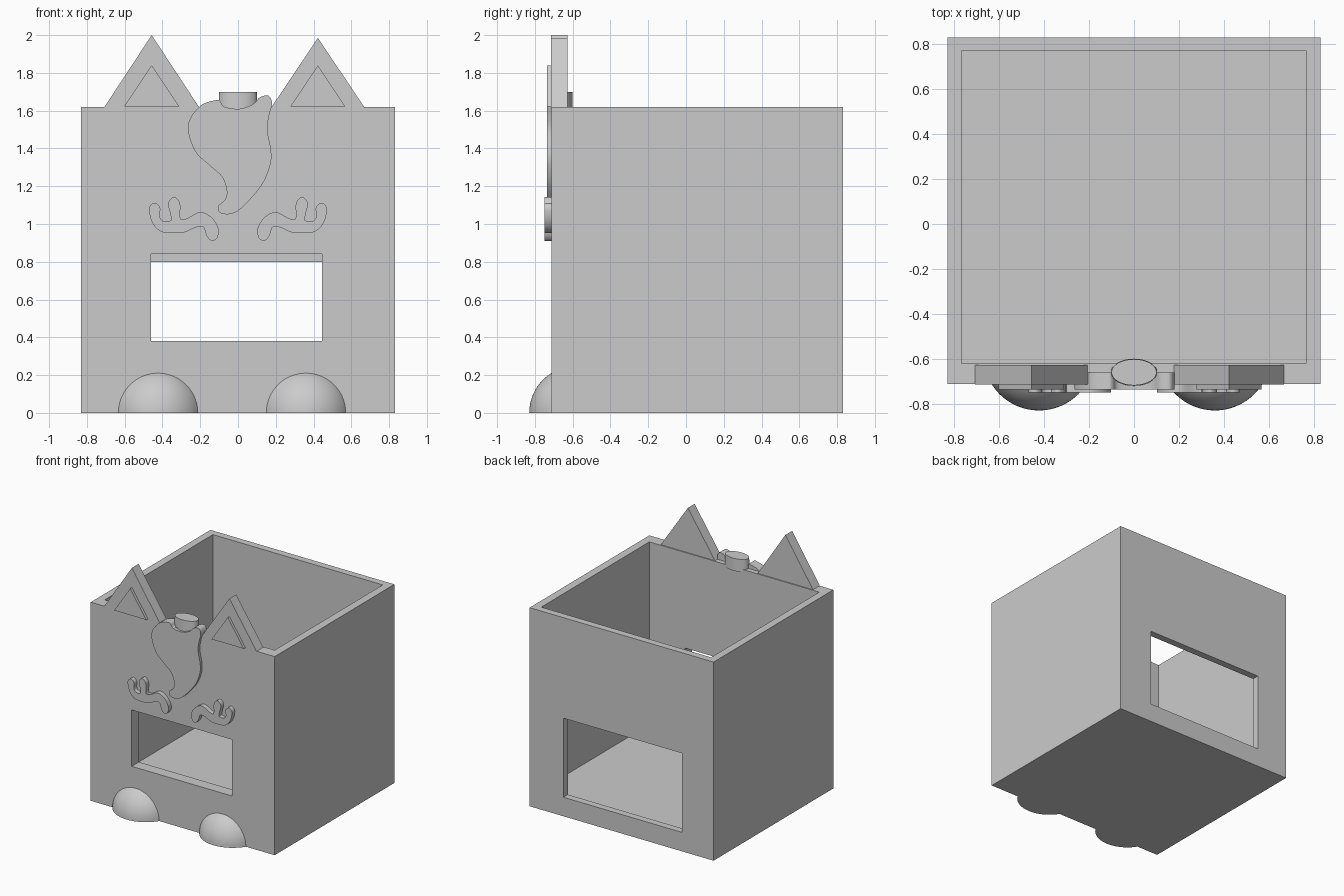
import bpy, bmesh
from mathutils import Vector

if "Cube" in bpy.data.objects:
    bpy.data.objects.remove(bpy.data.objects["Cube"], do_unlink=True)

grey = bpy.data.materials.new("plain_grey")
grey.use_nodes = True
COLOUR = (0.6, 0.6, 0.6, 1)
grey.diffuse_color = COLOUR
grey.node_tree.nodes["Principled BSDF"].inputs["Base Color"].default_value = COLOUR


def finish(name, bm, smooth=False):
    bmesh.ops.recalc_face_normals(bm, faces=bm.faces)
    mesh = bpy.data.meshes.new(name)
    bm.to_mesh(mesh)
    bm.free()
    mesh.materials.append(grey)
    obj = bpy.data.objects.new(name, mesh)
    bpy.context.collection.objects.link(obj)
    if smooth:
        bpy.ops.object.select_all(action='DESELECT')
        obj.select_set(True)
        bpy.context.view_layer.objects.active = obj
        bpy.ops.object.shade_smooth_by_angle(angle=0.6)
    return obj


def box(name, low, high):
    bm = bmesh.new()
    bmesh.ops.create_cube(bm, size=1)
    for v in bm.verts:
        v.co = [(a + b) / 2 + c * (b - a) for a, b, c in zip(low, high, v.co)]
    return finish(name, bm)


def rounded(points, steps=5):
    """Closed smooth outline through the points."""
    out, n = [], len(points)
    for i in range(n):
        a, b, c, d = (Vector(points[(i + k) % n]) for k in (-1, 0, 1, 2))
        for s in range(steps):
            t = s / steps
            out.append(b + (c - a) * t / 2 + (2 * a - 5 * b + 4 * c - d) * t**2 / 2
                       + (3 * b - a - 3 * c + d) * t**3 / 2)
    return out


def plate(name, outline, front, back, smooth=False):
    """Extrude an x-z outline from front to back along y."""
    bm = bmesh.new()
    face = bm.faces.new([bm.verts.new((x, front, z)) for x, z in outline])
    moved = bmesh.ops.extrude_face_region(bm, geom=[face], use_keep_orig=True)["geom"]
    for v in moved:
        if isinstance(v, bmesh.types.BMVert):
            v.co.y = back
    return finish(name, bm, smooth)


# Open-topped box with a window in the front and a larger one in the back
body = box("box_body", (-0.83, -0.713, 0), (0.83, 0.83, 1.62))
cutters = [
    box("cavity_cutter", (-0.768, -0.62, 0.13), (0.765, 0.773, 1.9)),
    box("front_window_cutter", (-0.46, -0.9, 0.38), (0.445, -0.5, 0.84)),
    box("back_window_cutter", (-0.547, 0.6, 0.155), (0.525, 1, 0.80)),
]
bpy.context.view_layer.objects.active = body
for cutter in cutters:
    cutter.hide_render = True
    mod = body.modifiers.new("cut", 'BOOLEAN')
    mod.operation, mod.solver, mod.object = 'DIFFERENCE', 'EXACT', cutter
    bpy.ops.object.modifier_apply(modifier=mod.name)
    bpy.data.objects.remove(cutter, do_unlink=True)

# Pointed ears with raised inner triangles, and paws below them
for side, ear_x, tip, half, paw_x in (("right", -0.457, 2.0, 0.25, -0.423),
                                      ("left", 0.423, 1.985, 0.245, 0.36)):
    plate(side + "_ear", [(ear_x - half, 1.62), (ear_x + half, 1.62), (ear_x, tip)],
          -0.715, -0.628)
    plate(side + "_inner_ear",
          [(ear_x - 0.145, 1.623), (ear_x + 0.145, 1.623), (ear_x, 1.84)], -0.737, -0.71)

    # Paw: a ball trimmed by the ground and the front wall
    bm = bmesh.new()
    bmesh.ops.create_uvsphere(bm, u_segments=64, v_segments=32, radius=0.248)
    bmesh.ops.translate(bm, verts=bm.verts, vec=(paw_x, -0.582, 0))
    for point, normal in (((0, 0, 0), (0, 0, -1)), ((0, -0.7, 0), (0, 1, 0))):
        cut = bmesh.ops.bisect_plane(bm, geom=bm.verts[:] + bm.edges[:] + bm.faces[:],
                                     plane_co=point, plane_no=normal, clear_outer=True)
        rim = [e for e in cut["geom_cut"] if isinstance(e, bmesh.types.BMEdge)]
        bmesh.ops.holes_fill(bm, edges=rim)
    finish(side + "_paw", bm, True)

# Curved lock hanging down the forehead
lock = [(-.12, 1.655), (-.2, 1.625), (-.265, 1.525), (-.23, 1.39), (-.15, 1.31),
        (-.085, 1.25), (-.06, 1.18), (-.068, 1.13), (-.105, 1.095), (-.095, 1.06),
        (-.04, 1.053), (.025, 1.09), (.125, 1.205), (.17, 1.31), (.175, 1.39),
        (.155, 1.5), (.165, 1.575), (.18, 1.64), (.16, 1.68), (.115, 1.67),
        (.08, 1.635), (.01, 1.61), (-.07, 1.62), (-.095, 1.65)]
plate("forehead_lock", rounded(lock), -0.737, -0.66, True)

# Oval stub on the rim behind the lock
bm = bmesh.new()
bmesh.ops.create_cone(bm, cap_ends=True, segments=64, radius1=0.104, radius2=0.1, depth=0.1)
for v in bm.verts:
    v.co = (v.co.x, v.co.y * 0.58 - 0.66, v.co.z + 1.65)
finish("oval_stub", bm, True)

# Closed eyes with upturned lashes, mirrored
eye = [(.47, 1.085), (.44, 1.112), (.412, 1.085), (.415, 1.04), (.395, 1.015),
       (.355, 1.02), (.36, 1.06), (.37, 1.11), (.34, 1.143), (.307, 1.11),
       (.305, 1.03), (.27, 1.03), (.2, 1.063), (.14, 1.035), (.105, .98),
       (.108, .93), (.137, .91), (.165, .935), (.185, .985), (.23, .98),
       (.29, .955), (.4, .957), (.455, 1.01)]
for side, sign in (("right", -1), ("left", 1)):
    plate(side + "_eye", [(sign * x, z) for x, z in rounded(eye)], -0.75, -0.7, True)
